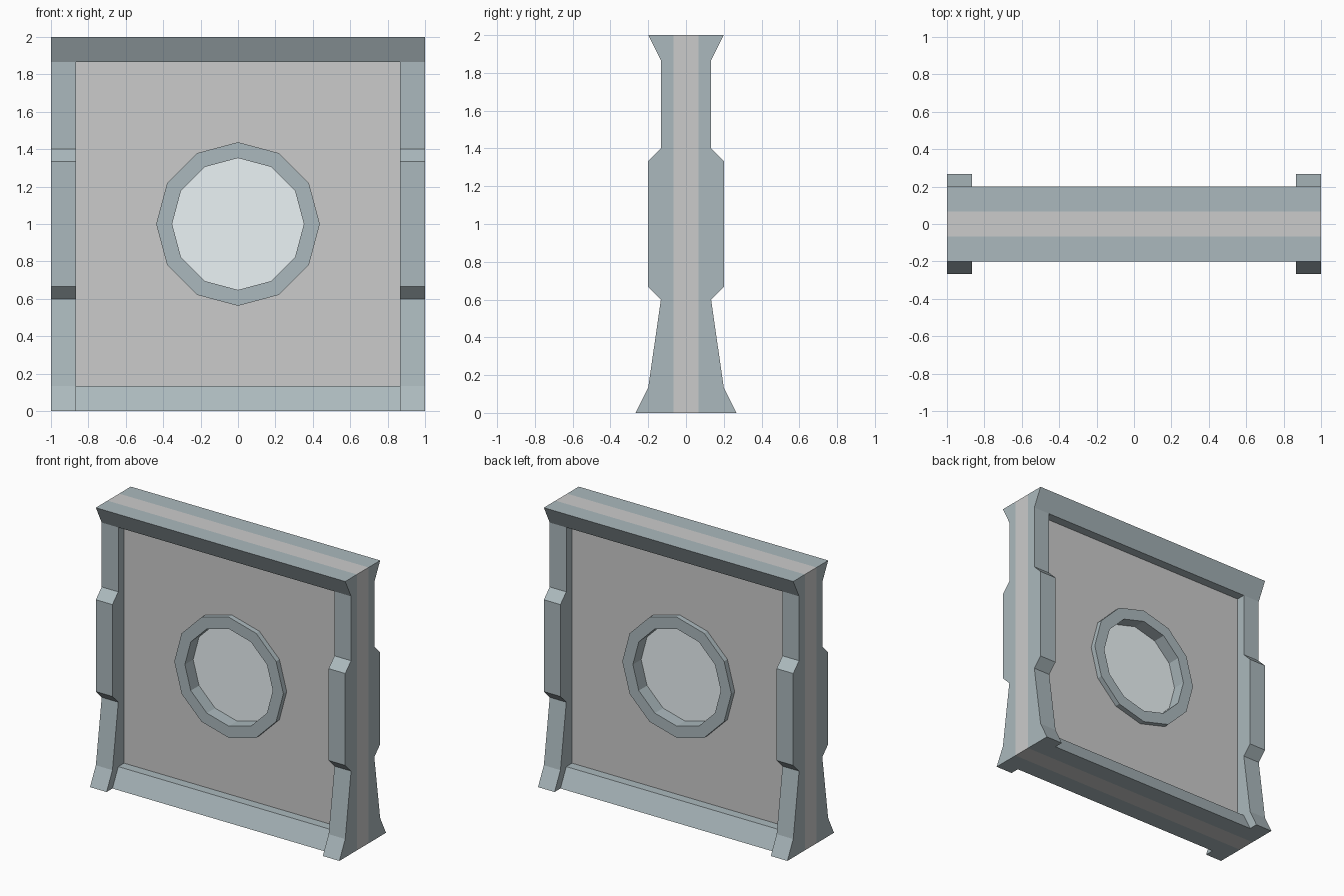
import bpy, bmesh, math

if "Cube" in bpy.data.objects:
    bpy.data.objects.remove(bpy.data.objects["Cube"])

T = 0.0667          # half thickness of the wall core
IN = 0.867          # inner edge of the side posts


def material(name, rgb):
    m = bpy.data.materials.new(name)
    m.diffuse_color = (*rgb, 1)
    m.use_nodes = True
    m.node_tree.nodes["Principled BSDF"].inputs["Base Color"].default_value = m.diffuse_color
    return m


TRIM = material("dark_trim", (0.41, 0.485, 0.51))
GLASS = material("pale_glass", (0.83, 0.90, 0.92))


def add_object(name, mesh, mat):
    ob = bpy.data.objects.new(name, mesh)
    bpy.context.collection.objects.link(ob)
    if mat:
        mesh.materials.clear()
        mesh.materials.append(mat)
    return ob


def ngon(r, n=12):
    return [(r * math.cos(2 * math.pi * i / n), 1 + r * math.sin(2 * math.pi * i / n))
            for i in range(n)]


def plate(name, loops, half_depth, mat=None):
    """Filled x-z outline (extra loops are holes), extruded along y."""
    cu = bpy.data.curves.new(name, 'CURVE')
    cu.dimensions = '2D'
    cu.fill_mode = 'BOTH'
    cu.extrude = half_depth
    for loop in loops:
        sp = cu.splines.new('POLY')
        sp.points.add(len(loop) - 1)
        for p, (x, z) in zip(sp.points, loop):
            p.co = (x, z, 0, 1)
        sp.use_cyclic_u = True
    tmp = bpy.data.objects.new(name + "_outline", cu)
    bpy.context.collection.objects.link(tmp)
    bpy.context.view_layer.update()
    dg = bpy.context.evaluated_depsgraph_get()
    me = bpy.data.meshes.new_from_object(tmp.evaluated_get(dg))
    bpy.data.objects.remove(tmp)
    for f in me.polygons:
        f.use_smooth = False
    ob = add_object(name, me, mat)
    ob.rotation_euler.x = math.pi / 2
    return ob


def trim(name, profile, x0, x1, mirror_x=False):
    """Front trim: (depth, z) profile swept along x, mirrored to the back."""
    bm = bmesh.new()
    face = bm.faces.new([bm.verts.new((x0, -d, z)) for d, z in profile])
    ext = bmesh.ops.extrude_face_region(bm, geom=[face], use_keep_orig=True)
    verts = [v for v in ext['geom'] if isinstance(v, bmesh.types.BMVert)]
    bmesh.ops.translate(bm, verts=verts, vec=(x1 - x0, 0, 0))
    bmesh.ops.recalc_face_normals(bm, faces=bm.faces)
    me = bpy.data.meshes.new(name)
    bm.to_mesh(me)
    bm.free()
    ob = add_object(name, me, TRIM)
    mod = ob.modifiers.new("mirror", 'MIRROR')
    mod.use_axis = (mirror_x, True, False)
    mod.use_mirror_merge = False
    return ob


# Wall core with a round opening
plate("wall_panel", [[(-1, 0), (1, 0), (1, 2), (-1, 2)], ngon(0.4)], T)

# Window ring and pane
plate("window_ring", [ngon(0.4375), ngon(0.3525)], 0.105, TRIM)
plate("window_glass", [ngon(0.36)], 0.01, GLASS)

# Side posts, top cornice and bottom skirting
trim("side_posts", [(T, 0), (0.267, 0), (0.2, 0.133), (0.133, 0.6), (0.2, 0.667),
                    (0.2, 1.333), (0.133, 1.4), (0.133, 1.867), (T, 1.867)],
     IN, 1, mirror_x=True)
trim("top_cornice", [(T, 1.867), (0.133, 1.867), (0.2, 2), (T, 2)], -1, 1)
trim("bottom_skirting", [(T, 0), (0.2, 0), (0.133, 0.133), (T, 0.133)], -IN, IN)
